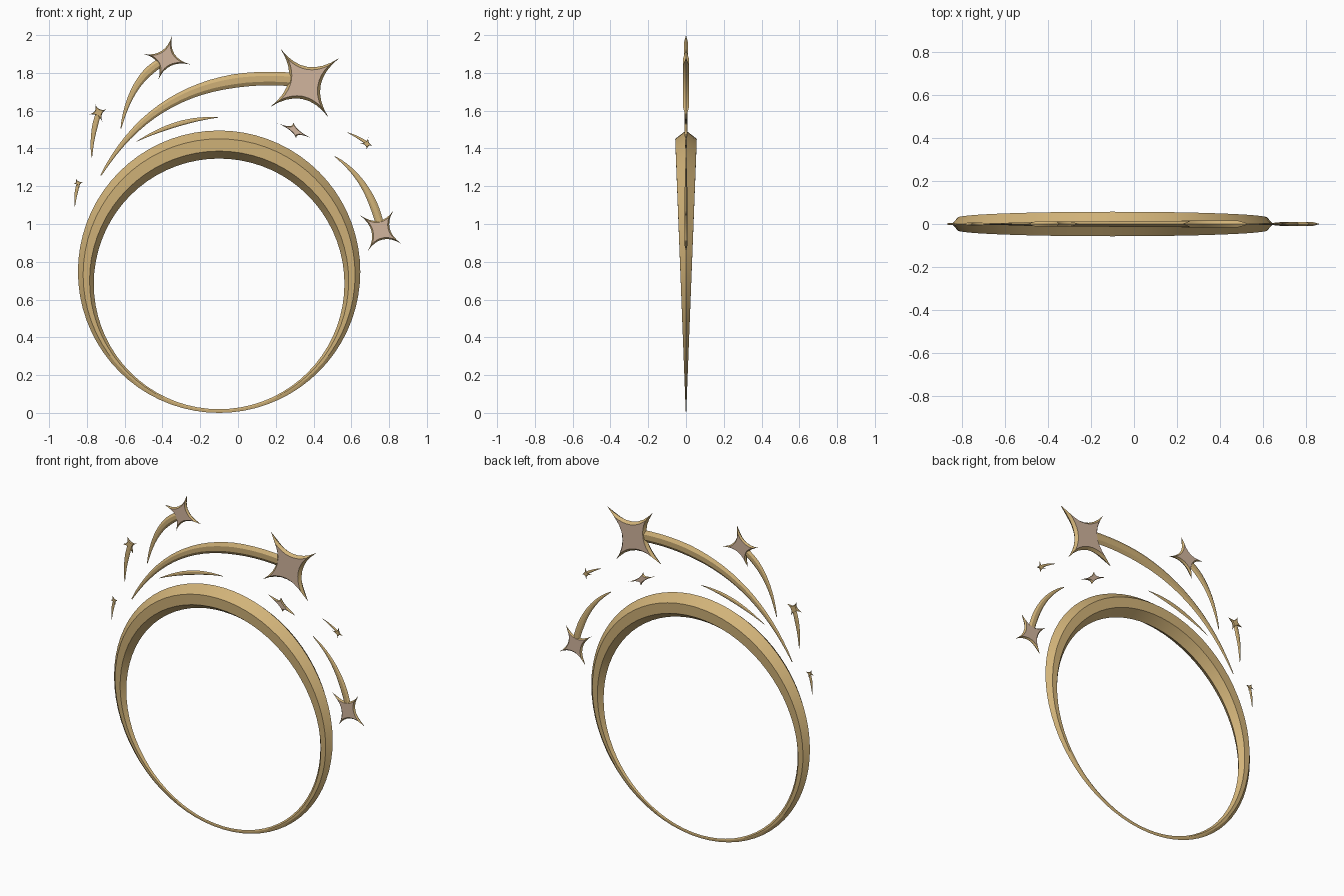
import bpy, bmesh, math
from mathutils import Vector

if "Cube" in bpy.data.objects:
    bpy.data.objects.remove(bpy.data.objects["Cube"])


def material(name, rgb):
    m = bpy.data.materials.new(name)
    m.diffuse_color = (*rgb, 1)
    m.use_nodes = True
    m.node_tree.nodes["Principled BSDF"].inputs["Base Color"].default_value = m.diffuse_color
    return m


GOLD = material("gold", (0.64, 0.45, 0.19))
ROSE = material("rose_gold", (0.64, 0.46, 0.34))


def finish(name, bm, mats, angle=25):
    bmesh.ops.recalc_face_normals(bm, faces=bm.faces)
    me = bpy.data.meshes.new(name)
    bm.to_mesh(me)
    bm.free()
    ob = bpy.data.objects.new(name, me)
    bpy.context.collection.objects.link(ob)
    for m in mats:
        me.materials.append(m)
    bpy.ops.object.select_all(action='DESELECT')
    ob.select_set(True)
    bpy.context.view_layer.objects.active = ob
    bpy.ops.object.shade_smooth_by_angle(angle=math.radians(angle))
    return ob


def loft(bm, rings, closed):
    """Skin a list of equal-length sections."""
    vs = [[bm.verts.new(p) for p in r] for r in rings]
    n, k = len(vs), len(vs[0])
    for i in range(n if closed else n - 1):
        a, b = vs[i], vs[(i + 1) % n]
        for j in range(k):
            bm.faces.new((a[j], a[(j + 1) % k], b[(j + 1) % k], b[j]))
    if not closed:
        bm.faces.new(vs[0])
        bm.faces.new(vs[-1])


def bezier(a, c, b, t):
    return a * (1 - t) ** 2 + c * 2 * t * (1 - t) + b * t * t


# Tapered ring: eccentric circles, hexagonal section that thins to the bottom
def ring():
    # (radius, centre height, half depth at the top)
    front = [(0.7475, 0.7475, 0), (0.72, 0.731, 0.057),
             (0.686, 0.7, 0.055), (0.6635, 0.683, 0)]
    section = [(r, c, -d) for r, c, d in front] + [(r, c, d) for r, c, d in front[2:0:-1]]
    rings = []
    for i in range(72):
        a = math.tau * i / 72
        taper = 0.03 + 0.97 * (1 + math.sin(a)) / 2
        rings.append([(-0.1 + r * math.cos(a), d * taper, c + r * math.sin(a))
                      for r, c, d in section])
    bm = bmesh.new()
    loft(bm, rings, True)
    finish("ring_band", bm, [GOLD])


# Curved tail with the same hexagonal section, growing from a thin tip
def trail(name, p0, p1, p2, width, both_ends=False, steps=20):
    a, c, b = Vector(p0), Vector(p1), Vector(p2)
    rings = []
    for i in range(steps + 1):
        t = i / steps
        p = bezier(a, c, b, t)
        d = ((c - a) * (1 - t) + (b - c) * t).normalized()
        n = Vector((-d.y, d.x))
        grow = math.sin(math.pi * t) if both_ends else min(1, 1.35 * t) ** 0.75
        w = width * (0.08 + 0.92 * grow)
        rings.append([(p.x + n.x * w * o, w * y, p.y + n.y * w * o) for o, y in
                      ((1, 0), (.4, -.38), (-.45, -.35), (-1, 0), (-.45, .35), (.4, .38))])
    bm = bmesh.new()
    loft(bm, rings, False)
    finish(name, bm, [GOLD])


# Four-pointed star: sharp gold rim, bevels, raised flat cap on both sides
def star(name, tips, depth, cap):
    tips = [Vector(t) for t in tips]
    mid = sum(tips, Vector((0, 0))) / 4

    def outline(scale, k, y):
        pts = []
        for i in range(4):
            a, b = tips[i] - mid, tips[(i + 1) % 4] - mid
            for s in range(8):
                p = mid + bezier(a * scale, (a + b) * k, b * scale, s / 8)
                pts.append((p.x, y, p.y))
        return pts

    bm = bmesh.new()
    loft(bm, [outline(.68, .11, -depth), outline(1, .04, 0), outline(.68, .11, depth)], False)
    for f in bm.faces:
        f.material_index = 1 if len(f.verts) > 4 else 0
    finish(name, bm, [GOLD, cap])


ring()

trail("large_trail", (-.726, 1.257), (-.4, 1.83), (.31, 1.763), .036)
trail("upper_left_trail", (-.62, 1.505), (-.567, 1.777), (-.39, 1.865), .024)
trail("left_trail", (-.774, 1.353), (-.776, 1.466), (-.742, 1.575), .015)
trail("tiny_left_trail", (-.864, 1.093), (-.862, 1.15), (-.848, 1.205), .009)
trail("blade_trail", (-.536, 1.437), (-.315, 1.558), (-.104, 1.564), .013, True)
trail("tiny_right_trail", (.578, 1.485), (.635, 1.462), (.684, 1.427), .008)
trail("right_trail", (.512, 1.358), (.697, 1.236), (.755, .98), .022)

star("large_star", [(.225, 1.928), (.538, 1.88), (.48, 1.563), (.168, 1.618)], .017, ROSE)
star("upper_left_star", [(-.5, 1.9), (-.348, 2.0), (-.253, 1.845), (-.423, 1.76)], .011, ROSE)
star("right_star", [(.645, 1.047), (.822, 1.07), (.866, .895), (.688, .858)], .009, ROSE)
star("floating_star", [(.207, 1.535), (.293, 1.54), (.394, 1.452), (.308, 1.452)], .008, ROSE)
star("left_star", [(-.757, 1.635), (-.692, 1.608), (-.717, 1.54), (-.79, 1.58)], .007, GOLD)
star("tiny_left_star", [(-.86, 1.243), (-.82, 1.222), (-.836, 1.188), (-.873, 1.212)], .004, GOLD)
star("tiny_right_star", [(.69, 1.46), (.715, 1.414), (.682, 1.393), (.645, 1.428)], .004, GOLD)
